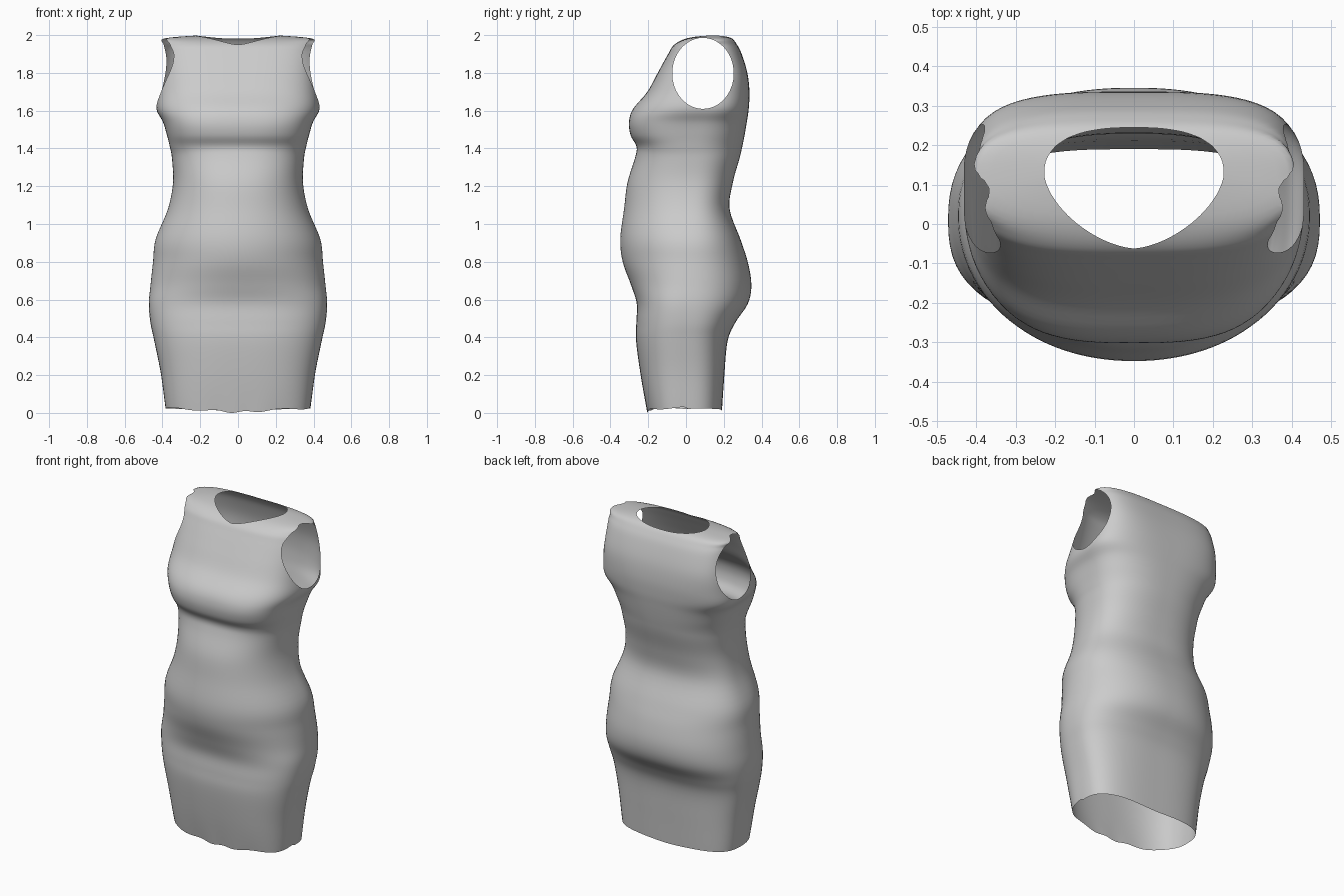
import bpy, bmesh, math

if "Cube" in bpy.data.objects:
    bpy.data.objects.remove(bpy.data.objects["Cube"])

# Body sections: z, half width, front y, back y, y of widest point, front / back squareness
ROWS = [
    (0.00, .383, -.205, .190, .00, 2.9, 3.2),
    (0.20, .407, -.240, .203, .00, 2.8, 3.0),
    (0.38, .443, -.264, .220, .00, 2.7, 2.8),
    (0.48, .464, -.263, .262, .01, 2.7, 2.6),
    (0.58, .472, -.261, .328, .01, 2.6, 2.4),
    (0.68, .463, -.292, .346, .02, 2.3, 2.3),
    (0.80, .450, -.335, .327, .02, 2.1, 2.3),
    (0.92, .436, -.348, .288, .02, 2.1, 2.4),
    (1.08, .371, -.328, .231, .02, 2.2, 2.5),
    (1.22, .344, -.310, .248, .03, 2.3, 2.5),
    (1.35, .350, -.270, .284, .04, 2.5, 2.5),
    (1.41, .361, -.262, .298, .04, 2.7, 2.5),
    (1.47, .376, -.293, .310, .05, 2.9, 2.6),
    (1.54, .397, -.302, .322, .07, 3.0, 2.7),
    (1.61, .432, -.280, .332, .10, 2.8, 2.9),
    (1.70, .425, -.205, .336, .10, 3.0, 3.3),
    (1.80, .412, -.150, .325, .10, 3.1, 3.8),
    (1.90, .405, -.095, .295, .10, 3.1, 3.8),
    (1.95, .402, -.062, .270, .11, 3.1, 3.5),
    (1.983, .390, .000, .243, .12, 3.0, 3.0),
    (2.00, .200, .090, .200, .14, 2.5, 2.5),
]
STEPS, SEGS = 5, 112


def spline(i, t):
    """Smooth interpolation between section rows i and i + 1."""
    last = len(ROWS) - 1
    p0, p1, p2, p3 = (ROWS[max(0, min(last, i + k))] for k in (-1, 0, 1, 2))
    return [b + .5 * t * (c - a + t * (2*a - 5*b + 4*c - d + t * (3*(b - c) + d - a)))
            for a, b, c, d in zip(p0, p1, p2, p3)]


def ring_points(z, w, yf, yb, yc, nf, nb):
    """Rounded, front/back asymmetric cross-section."""
    pts = []
    for k in range(SEGS):
        a = 2 * math.pi * (k + .5) / SEGS
        c, s = math.cos(a), math.sin(a)
        d, n = (yb - yc, nb) if s > 0 else (yc - yf, nf)
        r = (abs(c / w) ** n + abs(s / d) ** n) ** (-1 / n)
        # hem rises at the sides and ripples slightly in front
        fade = max(0, 1 - z / .2) ** 2
        lift = .022 * c * c + (.005 * (1 + math.cos(9 * a)) if s < 0 else .01 * s)
        pts.append((r * c, yc + r * s, z + fade * lift))
    return pts


def cut_opening(bm, field):
    """Trim away the region where field < 0, leaving a clean edge."""
    val = {v: field(v.co) for v in bm.verts}
    inside = [v for v in bm.verts if val[v] < 0]
    crossing = [e for e in bm.edges if (val[e.verts[0]] < 0) != (val[e.verts[1]] < 0)]
    rim = []
    for e in crossing:
        a, b = e.verts
        rim.append(bmesh.utils.edge_split(e, a, val[a] / (val[a] - val[b]))[1])
    bmesh.ops.connect_verts(bm, verts=rim)
    bmesh.ops.delete(bm, geom=inside, context='VERTS')


def neck(p):
    dy = p.y - .125
    b, n = (.12, 2.5) if dy > 0 else (.187, 1.6)
    return 1 if p.z < 1.85 else abs(p.x / .228) ** n + abs(dy / b) ** n - 1


def armhole(p):
    if abs(p.x) < .28:
        return 1
    return ((p.y - .09) / .163) ** 2 + ((p.z - 1.798) / .188) ** 2 - 1


# Dress shell lofted through the sections
bm = bmesh.new()
sections = [spline(i, j / STEPS) for i in range(len(ROWS) - 1) for j in range(STEPS)]
sections.append(ROWS[-1])
rings = [[bm.verts.new(p) for p in ring_points(*s)] for s in sections]
for lo, hi in zip(rings, rings[1:]):
    for k in range(SEGS):
        m = (k + 1) % SEGS
        bm.faces.new((lo[k], lo[m], hi[m], hi[k]))

# Neckline and both armholes
cut_opening(bm, neck)
cut_opening(bm, armhole)
low = min(v.co.z for v in bm.verts)
for v in bm.verts:
    v.co.z -= low
for f in bm.faces:
    f.smooth = True

mesh = bpy.data.meshes.new("dress")
bm.to_mesh(mesh)
bm.free()
dress = bpy.data.objects.new("dress", mesh)
bpy.context.collection.objects.link(dress)
